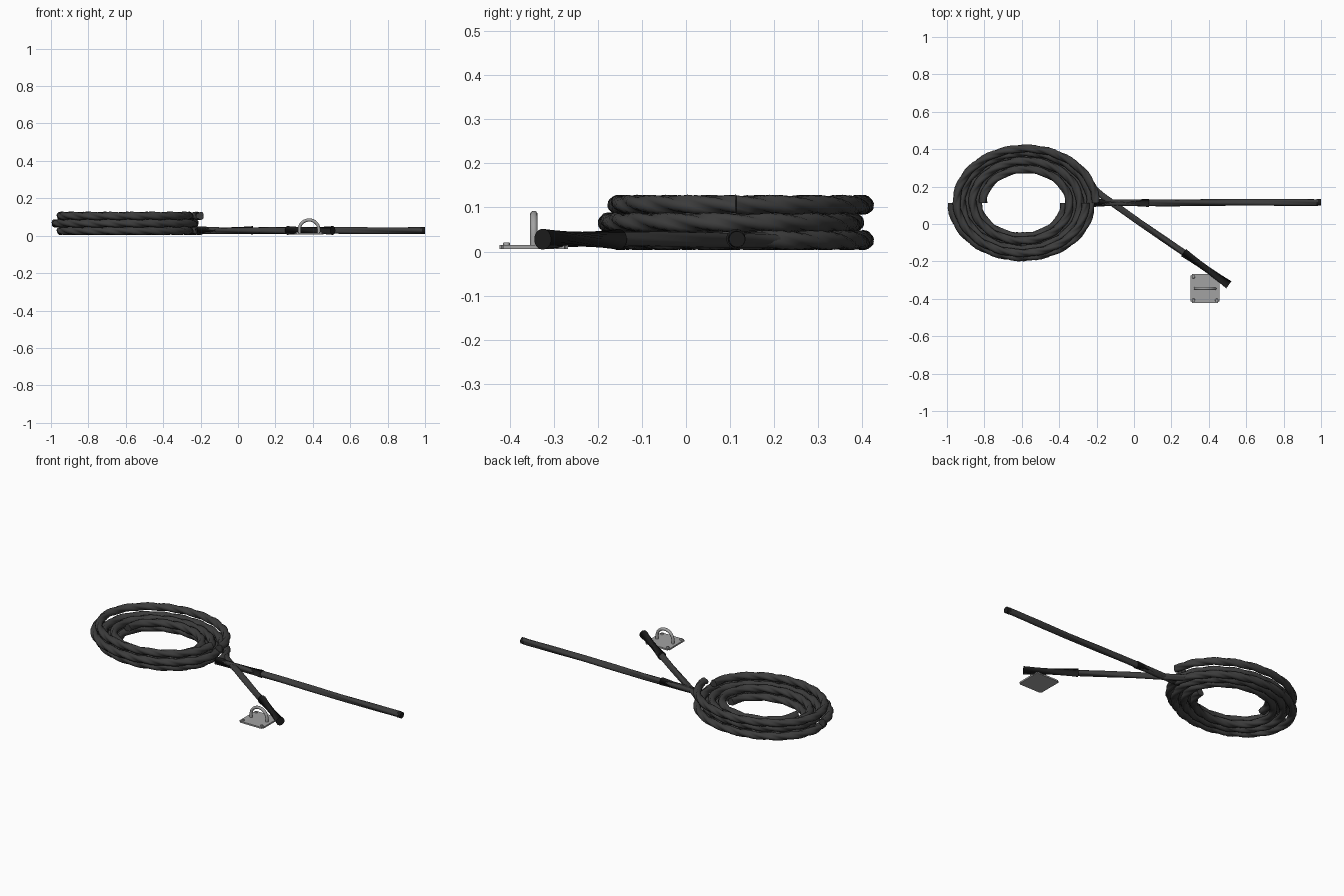
import bpy, bmesh
from math import pi, sin, cos, atan2, hypot
from mathutils import Vector, Matrix

cube = bpy.data.objects.get("Cube")
if cube:
    bpy.data.objects.remove(cube)


def material(name, value):
    m = bpy.data.materials.new(name)
    m.use_nodes = True
    colour = (value, value, value, 1)
    m.diffuse_color = colour
    m.node_tree.nodes["Principled BSDF"].inputs["Base Color"].default_value = colour
    return m


ROPE = material("charcoal rope", 0.045)
BLACK = material("black sleeve", 0.012)
STEEL = material("grey steel", 0.36)


def finish(name, bm, mat, angle=40):
    bmesh.ops.recalc_face_normals(bm, faces=bm.faces)
    mesh = bpy.data.meshes.new(name)
    bm.to_mesh(mesh)
    bm.free()
    mesh.materials.append(mat)
    obj = bpy.data.objects.new(name, mesh)
    bpy.context.collection.objects.link(obj)
    bpy.ops.object.select_all(action='DESELECT')
    obj.select_set(True)
    bpy.context.view_layer.objects.active = obj
    bpy.ops.object.shade_smooth_by_angle(angle=angle * pi / 180)
    return obj


def sweep(name, path, radius, mat, lobes=0, pitch=1.0, sides=18, upright=Vector((0, 0, 1))):
    """Sweep a round or lobed, twisting section along a planar path."""
    bm = bmesh.new()
    rings, travelled = [], 0.0
    for i, p in enumerate(path):
        a, b = path[max(i - 1, 0)], path[min(i + 1, len(path) - 1)]
        side = upright.cross((b - a).normalized())
        if i:
            travelled += (p - path[i - 1]).length
        turn = 2 * pi * travelled / pitch
        ring = []
        for k in range(sides):
            t = 2 * pi * k / sides
            r = radius
            if lobes:
                r *= 0.76 + 0.26 * abs(cos(lobes * t / 2))
            ring.append(bm.verts.new(p + (side * cos(t + turn) + upright * sin(t + turn)) * r))
        rings.append(ring)
    for r0, r1 in zip(rings, rings[1:]):
        for k in range(sides):
            n = (k + 1) % sides
            bm.faces.new((r0[k], r0[n], r1[n], r1[k]))
    bm.faces.new(rings[0])
    bm.faces.new(rings[-1])
    return finish(name, bm, mat)


def line(a, b, steps=1):
    return [Vector(a).lerp(Vector(b), i / steps) for i in range(steps + 1)]


# Coiled rope: stacked flat elliptical spirals, each started half a turn apart
def spiral(z, start, turns, steps=72):
    points = []
    for i in range(int(turns * steps) + 1):
        u = i / steps
        a = 0.387 - 0.057 * u
        t = start + 2 * pi * u
        points.append(Vector((-0.59 + a * cos(t), 0.113 + 0.78 * a * sin(t), z)))
    return points


for name, z, start, turns in (("coil_bottom", 0.026, 0, 3),
                              ("coil_middle", 0.066, pi, 3),
                              ("coil_top", 0.106, 0, 1)):
    sweep(name, spiral(z, start, turns), 0.0225, ROPE, lobes=3, pitch=0.34)

# Straight arm with its sleeve and end cap
sweep("straight_arm", line((-0.2, 0.113, 0.028), (0.985, 0.116, 0.028), 40),
      0.019, ROPE, lobes=3, pitch=2.4)
sweep("straight_arm_sleeve", line((-0.22, 0.113, 0.029), (0.08, 0.113, 0.029)), 0.022, BLACK)
sweep("straight_arm_cap", line((0.975, 0.116, 0.028), (1.0, 0.116, 0.028)), 0.018, BLACK)

# Angled arm leaving the coil, with a thick end sleeve
sweep("angled_arm", [Vector((-0.235, 0.215, 0.027)), Vector((-0.2, 0.175, 0.027))]
      + line((-0.16, 0.143, 0.027), (0.3, -0.178, 0.027), 24), 0.018, ROPE, lobes=3, pitch=2.0)
sweep("angled_arm_sleeve", line((0.265, -0.153, 0.028), (0.507, -0.325, 0.028)), 0.0235, BLACK)

# Anchor plate with corner screws
bm = bmesh.new()
bmesh.ops.create_cube(bm, size=1, matrix=Matrix.Translation((0.38, -0.345, 0.01))
                      @ Matrix.Diagonal((0.156, 0.156, 0.009, 1)))
vertical = [e for e in bm.edges if abs(e.verts[0].co.z - e.verts[1].co.z) > 0.005]
bmesh.ops.bevel(bm, geom=vertical, offset=0.008, segments=3, affect='EDGES')
finish("anchor_plate", bm, STEEL)

for i, (sx, sy) in enumerate(((-1, -1), (1, -1), (-1, 1), (1, 1))):
    bm = bmesh.new()
    bmesh.ops.create_cone(bm, cap_ends=True, segments=16, radius1=0.009, radius2=0.007, depth=0.008,
                          matrix=Matrix.Translation((0.38 + sx * 0.062, -0.345 + sy * 0.062, 0.017)))
    finish("plate_screw_%d" % (i + 1), bm, STEEL)

# Anchor ring: an upright half loop on short legs
arch = [Vector((0.432, -0.345, 0.012))]
arch += [Vector((0.38 + 0.052 * cos(pi * i / 20), -0.345, 0.034 + 0.05 * sin(pi * i / 20)))
         for i in range(21)]
arch.append(Vector((0.328, -0.345, 0.012)))
sweep("anchor_ring", arch, 0.0085, STEEL, sides=14, upright=Vector((0, 1, 0)))
